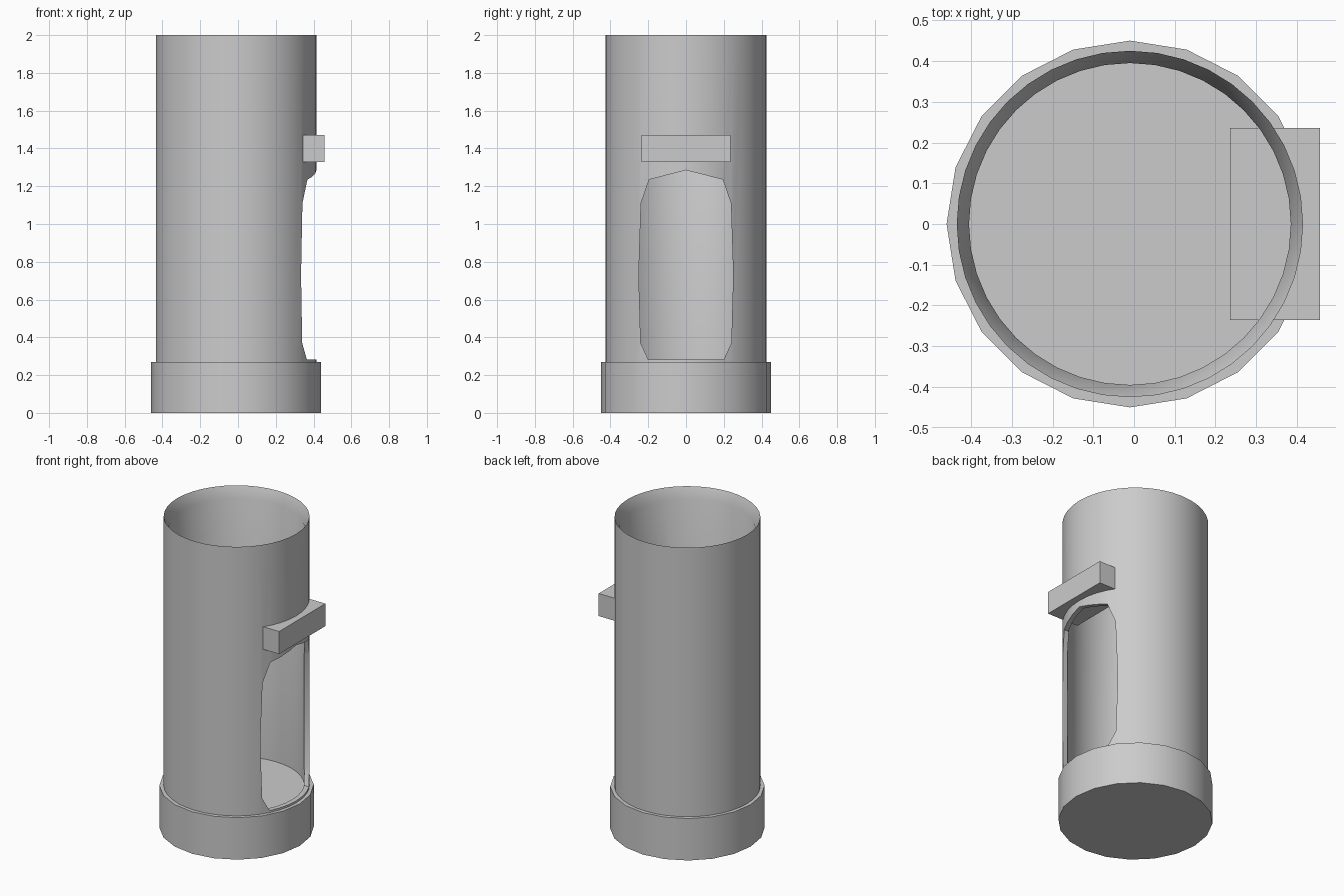
import bpy, bmesh, math

if "Cube" in bpy.data.objects:
    bpy.data.objects.remove(bpy.data.objects["Cube"])

CX = -0.01  # axis of the round parts


def make_object(name, bm):
    bmesh.ops.recalc_face_normals(bm, faces=bm.faces[:])
    mesh = bpy.data.meshes.new(name)
    bm.to_mesh(mesh)
    bm.free()
    obj = bpy.data.objects.new(name, mesh)
    bpy.context.collection.objects.link(obj)
    return obj


def activate(obj):
    bpy.ops.object.select_all(action='DESELECT')
    obj.select_set(True)
    bpy.context.view_layer.objects.active = obj


def smooth(obj):
    activate(obj)
    bpy.ops.object.shade_smooth_by_angle(angle=math.radians(30))


def ring_lathe(name, profile, sides):
    """Revolve a closed (radius, z) profile into a ring."""
    bm = bmesh.new()
    rings = []
    for i in range(sides):
        a = 2 * math.pi * i / sides
        rings.append([bm.verts.new((CX + r * math.cos(a), r * math.sin(a), z))
                      for r, z in profile])
    n = len(profile)
    for i in range(sides):
        p, q = rings[i], rings[(i + 1) % sides]
        for j in range(n):
            k = (j + 1) % n
            bm.faces.new((p[j], q[j], q[k], p[k]))
    return make_object(name, bm)


# Solid low-sided base
bm = bmesh.new()
base_ring = [bm.verts.new((CX + 0.45 * math.cos(2 * math.pi * i / 20),
                           0.45 * math.sin(2 * math.pi * i / 20), 0)) for i in range(20)]
bottom = bm.faces.new(base_ring)
top = bmesh.ops.extrude_face_region(bm, geom=[bottom], use_keep_orig=True)
bmesh.ops.translate(bm, vec=(0, 0, 0.27),
                    verts=[v for v in top["geom"] if isinstance(v, bmesh.types.BMVert)])
base = make_object("base", bm)
smooth(base)

# Tube wall with a rim that slopes inward
tube = ring_lathe("tube", [(0.425, 0.2), (0.425, 2.0), (0.395, 1.93), (0.395, 0.2)], 40)

# Cutter for the arched opening
half = [(0.20, 0.283), (0.24, 0.37), (0.25, 0.73), (0.238, 1.11), (0.195, 1.235)]
outline = half + [(0.0, 1.285)] + [(-y, z) for y, z in reversed(half)]
bm = bmesh.new()
inner = [bm.verts.new((0.15, y, z)) for y, z in outline]
outer = [bm.verts.new((0.60, y, z)) for y, z in outline]
bm.faces.new(inner)
bm.faces.new(outer)
for i in range(len(outline)):
    j = (i + 1) % len(outline)
    bm.faces.new((inner[i], inner[j], outer[j], outer[i]))
cutter = make_object("opening_cutter", bm)
cutter.hide_render = True

# Cut the opening
cut = tube.modifiers.new("opening", 'BOOLEAN')
cut.operation = 'DIFFERENCE'
cut.solver = 'EXACT'
cut.object = cutter
activate(tube)
bpy.ops.object.modifier_apply(modifier=cut.name)
bpy.data.objects.remove(cutter, do_unlink=True)
smooth(tube)

# Crossbar above the opening
bm = bmesh.new()
bmesh.ops.create_cube(bm, size=1)
bmesh.ops.scale(bm, vec=(0.222, 0.47, 0.145), verts=bm.verts[:])
bmesh.ops.translate(bm, vec=(0.346, 0, 1.4), verts=bm.verts[:])
make_object("crossbar", bm)
